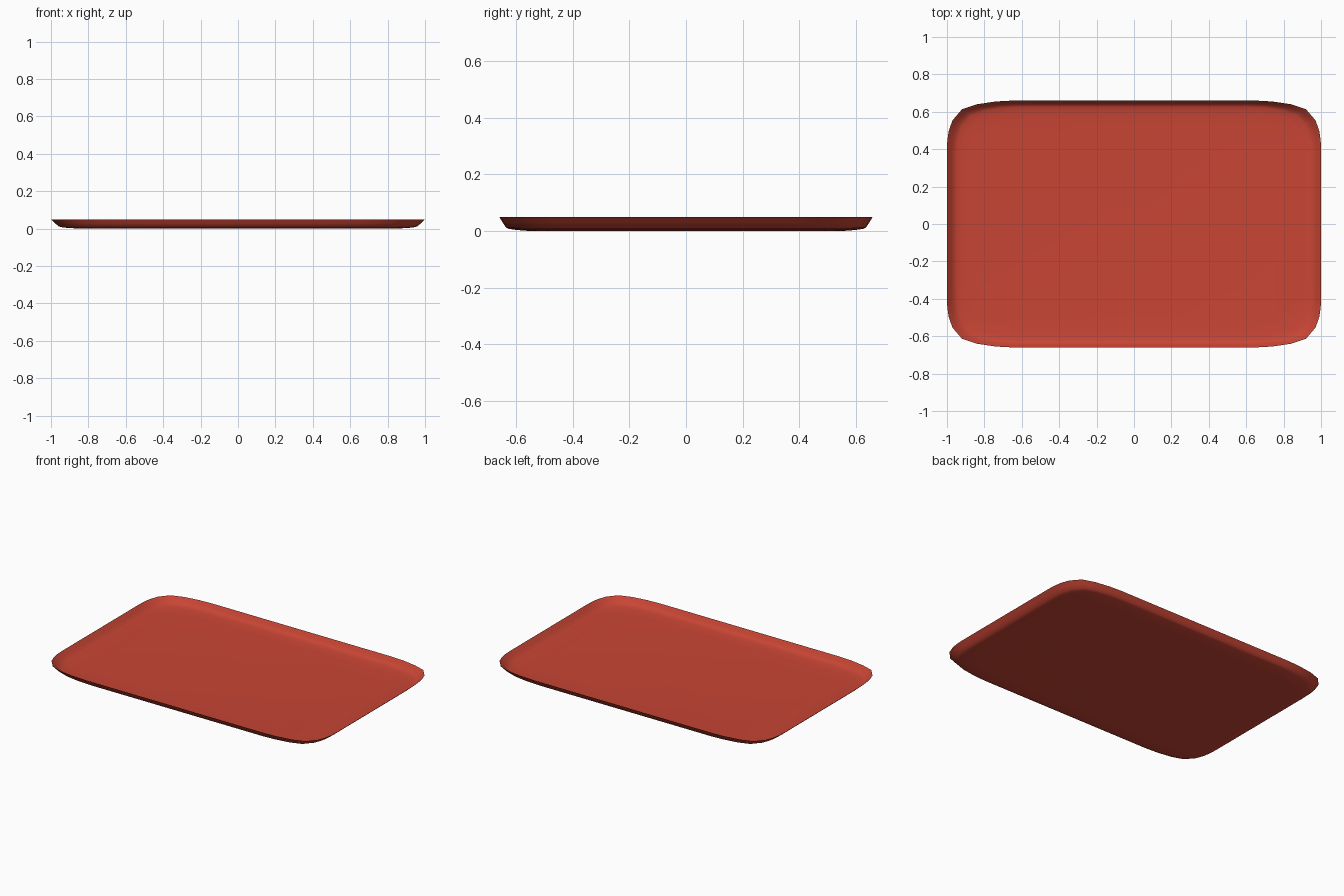
import bpy, bmesh

if "Cube" in bpy.data.objects:
    bpy.data.objects.remove(bpy.data.objects["Cube"])

# Rim corner (one quadrant), from the side edge round to the long edge
corner = [(1, 0.33), (1, 0.40), (0.998, 0.45), (0.99, 0.50), (0.97, 0.555), (0.92, 0.613),
          (0.84, 0.64), (0.74, 0.655), (0.65, 0.66), (0.50, 0.66)]
outline = (corner + [(-x, y) for x, y in reversed(corner)]
           + [(-x, -y) for x, y in corner] + [(x, -y) for x, y in reversed(corner)])

# Wall profile: half length, half width, height
profile = [(1.0, 0.66, 0.05), (0.978, 0.647, 0.029), (0.96, 0.636, 0.013),
           (0.945, 0.626, 0.008), (0.91, 0.60, 0.004), (0.84, 0.55, 0.0)]

# Tray: thin shell of nested rings closed by a flat floor
bm = bmesh.new()
rings = [[bm.verts.new((x * hx, y / 0.66 * hy, z)) for x, y in outline] for hx, hy, z in profile]
n = len(outline)
for a, b in zip(rings, rings[1:]):
    for i in range(n):
        j = (i + 1) % n
        bm.faces.new((a[j], a[i], b[i], b[j]))
bm.faces.new(rings[-1])
bmesh.ops.recalc_face_normals(bm, faces=bm.faces)
bm.normal_update()
if max(bm.faces, key=lambda f: f.calc_area()).normal.z < 0:
    bmesh.ops.reverse_faces(bm, faces=bm.faces)
for f in bm.faces:
    f.smooth = True
mesh = bpy.data.meshes.new("tray")
bm.to_mesh(mesh)
bm.free()
tray = bpy.data.objects.new("tray", mesh)
bpy.context.collection.objects.link(tray)

# Red plastic
mat = bpy.data.materials.new("red_plastic")
mat.diffuse_color = (0.58, 0.06, 0.035, 1)
mat.use_nodes = True
mat.node_tree.nodes["Principled BSDF"].inputs["Base Color"].default_value = mat.diffuse_color
mesh.materials.append(mat)
